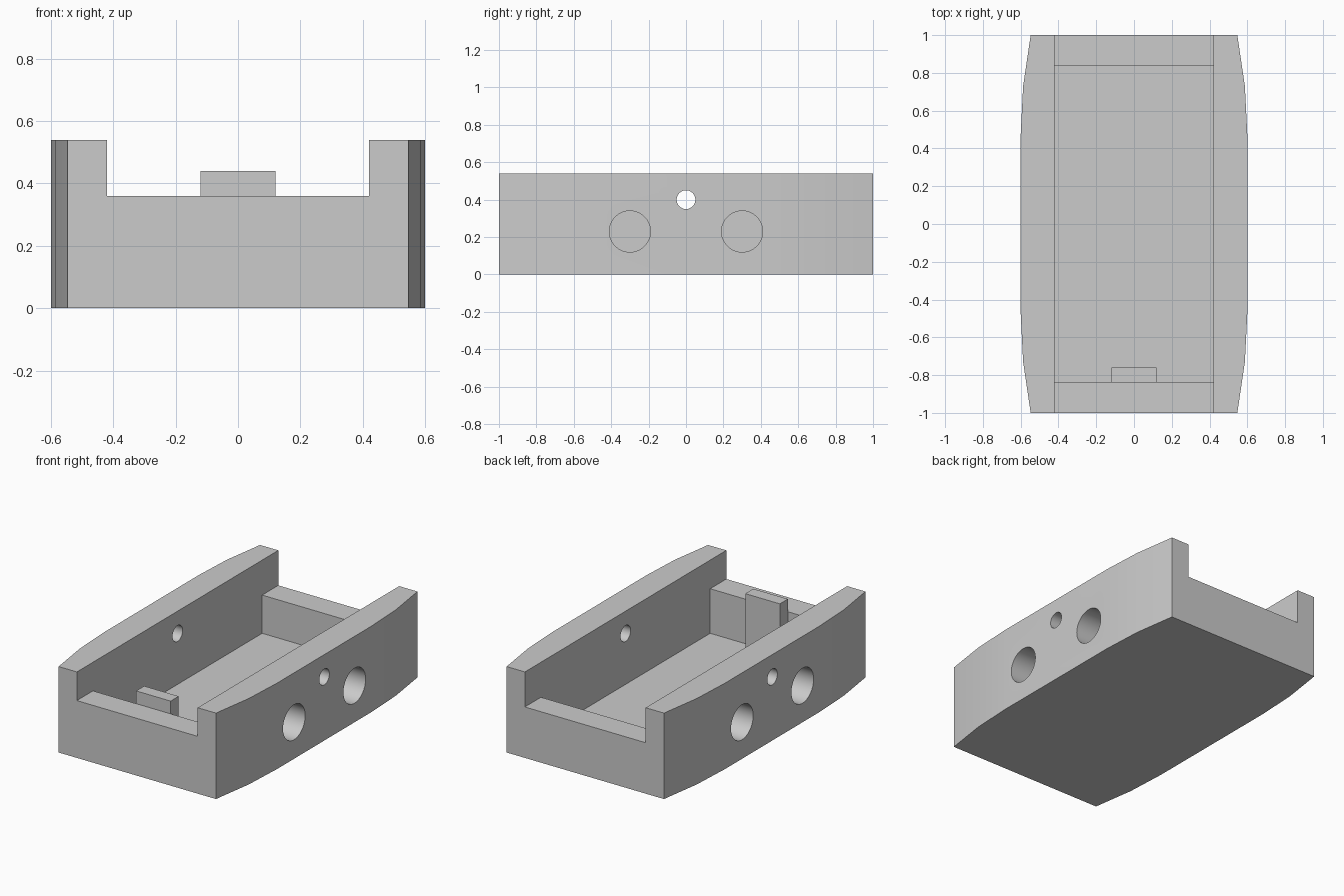
import bpy
import bmesh
import math
from mathutils import Matrix, Vector

if "Cube" in bpy.data.objects:
    bpy.data.objects.remove(bpy.data.objects["Cube"], do_unlink=True)

GREY = (0.6, 0.6, 0.6, 1.0)
grey = bpy.data.materials.new("plain grey")
grey.use_nodes = True
grey.diffuse_color = GREY
grey.node_tree.nodes["Principled BSDF"].inputs["Base Color"].default_value = GREY


def add_object(name, bm):
    bmesh.ops.recalc_face_normals(bm, faces=bm.faces)
    mesh = bpy.data.meshes.new(name)
    bm.to_mesh(mesh)
    bm.free()
    mesh.materials.append(grey)
    obj = bpy.data.objects.new(name, mesh)
    bpy.context.collection.objects.link(obj)
    return obj


def prism(name, points, sweep):
    """Extrude a closed outline along a vector."""
    bm = bmesh.new()
    face = bm.faces.new([bm.verts.new(p) for p in points])
    top = bmesh.ops.extrude_face_region(bm, geom=[face])["geom"]
    verts = [v for v in top if isinstance(v, bmesh.types.BMVert)]
    bmesh.ops.translate(bm, verts=verts, vec=Vector(sweep))
    return add_object(name, bm)


def cross_rod(name, x, y, z, radius, length):
    """Cylinder lying along x."""
    bm = bmesh.new()
    place = Matrix.Translation((x, y, z)) @ Matrix.Rotation(math.pi / 2, 4, "Y")
    bmesh.ops.create_cone(bm, cap_ends=True, segments=64, radius1=radius,
                          radius2=radius, depth=length, matrix=place)
    return add_object(name, bm)


def combine(target, tool, operation):
    """Apply a boolean and discard its tool."""
    tool.hide_render = True
    mod = target.modifiers.new("cut", "BOOLEAN")
    mod.operation = operation
    mod.solver = "EXACT"
    mod.object = tool
    bpy.ops.object.select_all(action="DESELECT")
    bpy.context.view_layer.objects.active = target
    target.select_set(True)
    bpy.ops.object.modifier_apply(modifier=mod.name)
    bpy.data.objects.remove(tool, do_unlink=True)


# Solid body: straight middle, sides angling in towards both ends
bow = [(0.6, 0.47), (0.587, 0.73), (0.547, 1.0)]
right_side = [(x, -y) for x, y in reversed(bow)] + bow
outline = right_side + [(-x, y) for x, y in reversed(right_side)]
body = prism("tray_body", [(x, y, 0) for x, y in outline], (0, 0, 0.54))

# Deep tray with a low lip at each end, the back lip slightly lower
FLOOR, FRONT_LIP, BACK_LIP = 0.08, 0.36, 0.32
hollow = [(-1.1, 0.7), (-1.1, FRONT_LIP), (-0.84, FRONT_LIP), (-0.84, FLOOR),
          (0.84, FLOOR), (0.84, BACK_LIP), (1.1, BACK_LIP), (1.1, 0.7)]
combine(body, prism("hollow_cutter", [(-0.42, y, z) for y, z in hollow],
                    (0.84, 0, 0)), "DIFFERENCE")

# Small pin hole through both side walls
combine(body, cross_rod("pin_cutter", 0, 0, 0.4, 0.05, 1.5), "DIFFERENCE")

# Two blind sockets in each side
for side in (-1, 1):
    for y in (-0.3, 0.3):
        combine(body, cross_rod("socket_cutter", side * 0.6, y, 0.23, 0.11, 0.3),
                "DIFFERENCE")

# Upright tab against the inside of the front lip
tab = [(-0.12, -0.84), (0.12, -0.84), (0.12, -0.76), (-0.12, -0.76)]
combine(body, prism("tab", [(x, y, FLOOR - 0.02) for x, y in tab],
                    (0, 0, 0.46 - FLOOR)), "UNION")

bpy.ops.object.shade_smooth_by_angle(angle=math.radians(30))
